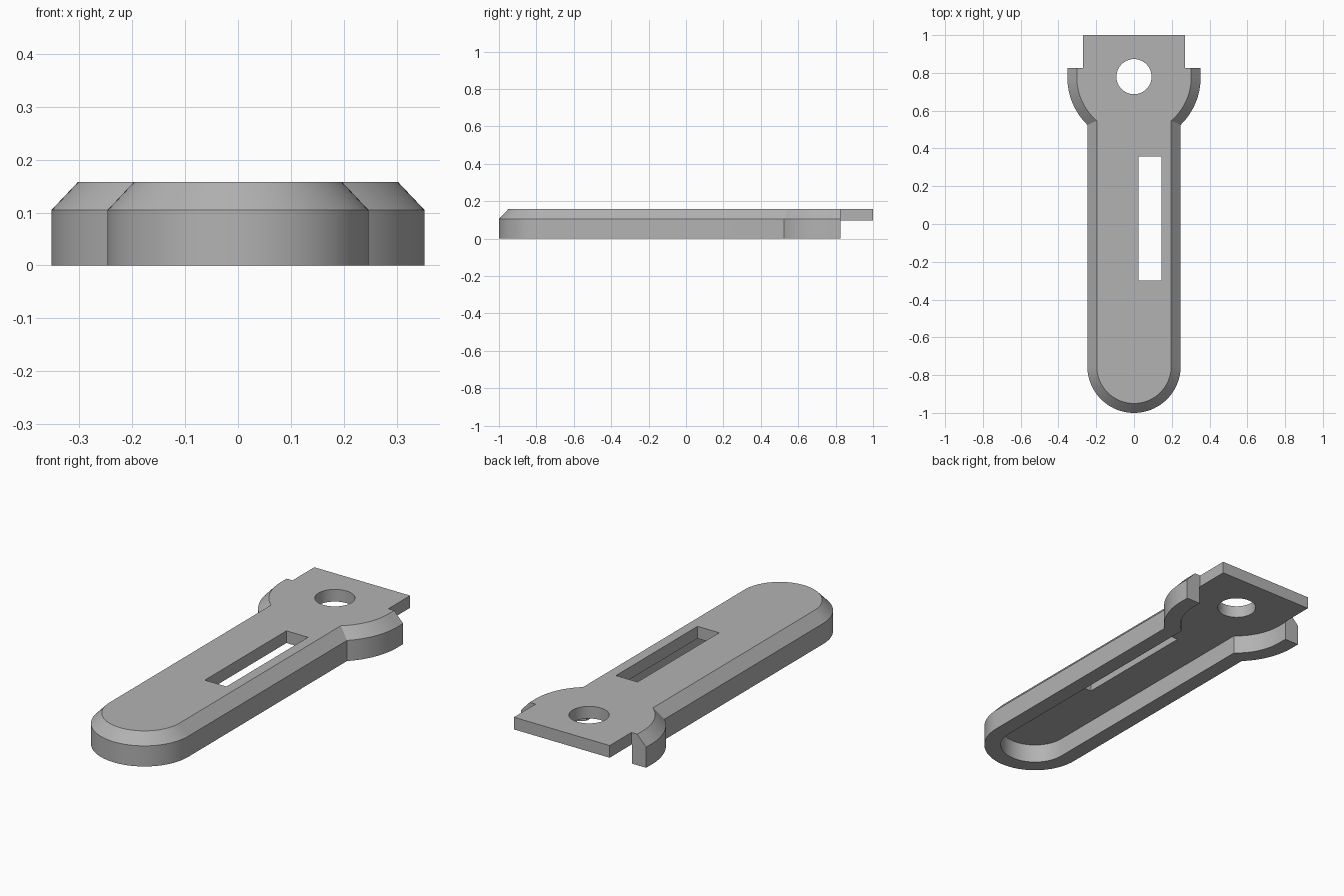
import bpy, bmesh
from math import acos, cos, sin, pi, radians

if "Cube" in bpy.data.objects:
    bpy.data.objects.remove(bpy.data.objects["Cube"])

NECK_R, HEAD_R = 0.247, 0.353      # half width of the arm, radius of the head
TIP_Y, HEAD_Y = -0.753, 0.777      # centres of the two arcs
WALL_END, TAB_X, TOP, ROOF = 0.825, 0.27, 0.158, 0.096

metal = bpy.data.materials.new("grey metal")
metal.use_nodes = True
grey = (0.45, 0.45, 0.45, 1)
metal.diffuse_color = grey
metal.node_tree.nodes["Principled BSDF"].inputs["Base Color"].default_value = grey


def arc(cy, r, a0, a1, n):
    angles = [a0 + (a1 - a0) * i / n for i in range(n + 1)]
    return [(r * cos(a), cy + r * sin(a)) for a in angles]


def outline(inset, tail):
    """Mirrored plan outline, offset inwards, closed at the back by tail."""
    r, R = NECK_R - inset, HEAD_R - inset
    half = arc(TIP_Y, r, -pi / 2, 0, 24)
    half += arc(HEAD_Y, R, -acos(r / R), 0, 16) + [(R, WALL_END)] + tail
    return half + [(-x, y) for x, y in reversed(half[1:])]


def loft(name, layers):
    """Solid through a stack of (outline, height) rings."""
    bm = bmesh.new()
    rings = [[bm.verts.new((x, y, z)) for x, y in pts] for pts, z in layers]
    for low, high in zip(rings, rings[1:]):
        n = len(low)
        for i in range(n):
            j = (i + 1) % n
            bm.faces.new((low[i], low[j], high[j], high[i]))
    bm.faces.new(rings[0][::-1])
    bm.faces.new(rings[-1])
    bmesh.ops.recalc_face_normals(bm, faces=bm.faces)
    mesh = bpy.data.meshes.new(name)
    bm.to_mesh(mesh)
    bm.free()
    mesh.materials.append(metal)
    obj = bpy.data.objects.new(name, mesh)
    bpy.context.collection.objects.link(obj)
    return obj


# Chamfered arm with round head and flat rear tab
tab = [(TAB_X, WALL_END), (TAB_X, 1)]
body = loft("arm_cover", [(outline(0, tab), 0), (outline(0, tab), 0.105),
                          (outline(0.05, tab), TOP)])

# Hollow underside, open at the back
inner = outline(0.08, [(HEAD_R - 0.08, 1.1)])
cavity = loft("cavity_cutter", [(inner, -0.1), (inner, ROOF)])

# Offset slot and pivot hole
slot_plan = [(0.023, -0.30), (0.145, -0.30), (0.145, 0.357), (0.023, 0.357)]
slot = loft("slot_cutter", [(slot_plan, -0.2), (slot_plan, 0.3)])
hole_plan = arc(HEAD_Y + 0.003, 0.093, 0, 2 * pi, 48)[:-1]
hole = loft("hole_cutter", [(hole_plan, -0.2), (hole_plan, 0.3)])

bpy.context.view_layer.objects.active = body
for cutter in (cavity, slot, hole):
    mod = body.modifiers.new(cutter.name, "BOOLEAN")
    mod.operation, mod.solver, mod.object = "DIFFERENCE", "EXACT", cutter
    bpy.ops.object.modifier_apply(modifier=mod.name)
    bpy.data.objects.remove(cutter)

# Smooth curves, sharp edges
bpy.ops.object.select_all(action="DESELECT")
body.select_set(True)
bpy.ops.object.shade_smooth_by_angle(angle=radians(30))
